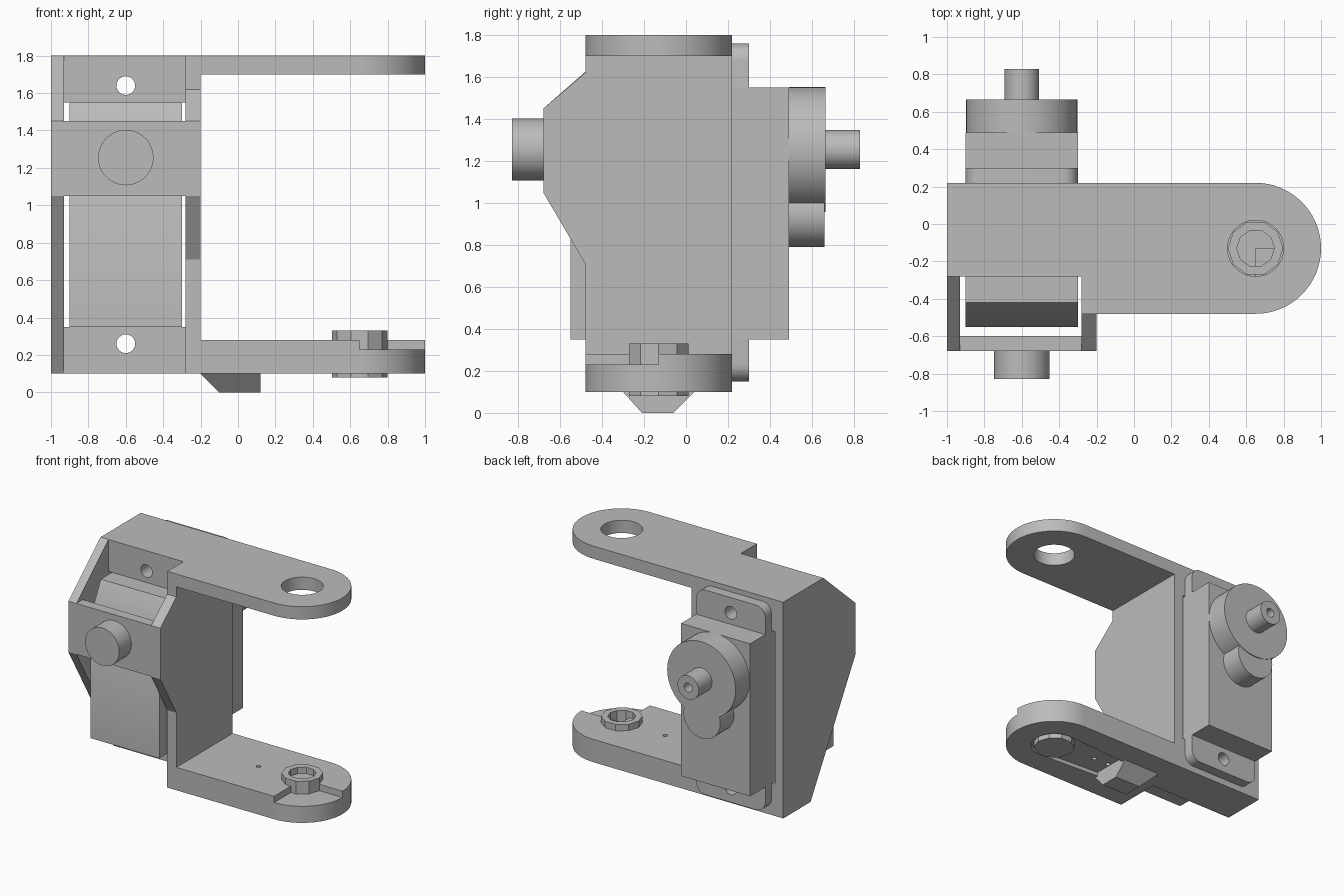
import bpy, bmesh, math
from mathutils import Vector

cube = bpy.data.objects.get("Cube")
if cube:
    bpy.data.objects.remove(cube, do_unlink=True)

# Single material
GREY = (0.5, 0.5, 0.5, 1)
grey = bpy.data.materials.new("plain grey")
grey.use_nodes = True
grey.diffuse_color = GREY
grey.node_tree.nodes["Principled BSDF"].inputs["Base Color"].default_value = GREY

# Maps (profile u, profile v, depth) to world space for each extrusion axis
MAPS = {"x": lambda u, v, d: (d, u, v),
        "y": lambda u, v, d: (u, d, v),
        "z": lambda u, v, d: (u, v, d)}


def finish(name, bm):
    bmesh.ops.recalc_face_normals(bm, faces=bm.faces)
    mesh = bpy.data.meshes.new(name)
    bm.to_mesh(mesh)
    bm.free()
    mesh.materials.append(grey)
    obj = bpy.data.objects.new(name, mesh)
    bpy.context.collection.objects.link(obj)
    return obj


def prism(name, pts, axis, lo, hi):
    """Extrude a closed profile along an axis."""
    bm = bmesh.new()
    to = MAPS[axis]
    face = bm.faces.new([bm.verts.new(to(u, v, lo)) for u, v in pts])
    new = bmesh.ops.extrude_face_region(bm, geom=[face])["geom"]
    shift = Vector(to(0, 0, hi - lo))
    bmesh.ops.translate(bm, vec=shift, verts=[g for g in new if isinstance(g, bmesh.types.BMVert)])
    return finish(name, bm)


def arc(cu, cv, r, start=0, end=360, n=48):
    count = n if end - start == 360 else n + 1
    angles = [math.radians(start + (end - start) * i / n) for i in range(count)]
    return [(cu + r * math.cos(a), cv + r * math.sin(a)) for a in angles]


def rect(u0, u1, v0, v1):
    return [(u0, v0), (u1, v0), (u1, v1), (u0, v1)]


def rounded(u0, u1, v0, v1, r):
    corners = [(u1 - r, v1 - r), (u0 + r, v1 - r), (u0 + r, v0 + r), (u1 - r, v0 + r)]
    return [p for i, (u, v) in enumerate(corners) for p in arc(u, v, r, 90 * i, 90 * i + 90, 8)]


def box(name, x, y, z):
    return prism(name, rect(*x, *y), "z", *z)


def cut(obj, *cutters):
    """Subtract the cutters and bake the result."""
    for c in cutters:
        mod = obj.modifiers.new("cut", "BOOLEAN")
        mod.operation, mod.solver, mod.object = "DIFFERENCE", "EXACT", c
        c.hide_render = True
    graph = bpy.context.evaluated_depsgraph_get()
    mesh = bpy.data.meshes.new_from_object(obj.evaluated_get(graph))
    obj.modifiers.clear()
    obj.data = mesh
    for c in cutters:
        bpy.data.objects.remove(c, do_unlink=True)


SX, SZ = -0.6, 1.255        # motor axis
AX, AY, AR = 0.65, -0.13, 0.35   # pivot of the arms

# Side walls of the cradle
hexagon = [(0.22, 0.1), (0.22, 1.8), (-0.28, 1.8), (-0.68, 1.45), (-0.68, 1.05), (-0.12, 0.1)]
prism("outer_wall", hexagon, "x", -1, -0.93)
inner = [(0.22, 0.1), (0.22, 1.8), (-0.48, 1.8), (-0.48, 1.62), (-0.68, 1.45),
         (-0.68, 1.05), (-0.48, 0.71), (-0.48, 0.1)]
prism("inner_wall", inner, "x", -0.28, -0.2)

# Mounting blocks with screw holes
for name, front, z, hole_z in (("top_block", -0.28, (1.55, 1.8), 1.64),
                               ("bottom_block", -0.12, (0.1, 0.35), 0.26)):
    block = box(name, (-0.93, -0.28), (front, 0.22), z)
    cut(block, prism("drill", arc(SX, hole_z, 0.05, n=24), "y", -0.4, 0.4))

# Front band and pivot pin
box("front_band", (-0.93, -0.28), (-0.68, -0.6), (1.05, 1.45))
prism("front_pin", arc(SX, SZ, 0.148), "y", -0.83, -0.68)

# Arms with round ends
arm = [(-0.2, AY - AR)] + arc(AX, AY, AR, -90, 90, 32) + [(-0.2, AY + AR)]
top_arm = prism("top_arm", arm, "z", 1.7, 1.8)
cut(top_arm, prism("bore", arc(AX, AY, 0.15), "z", 1.6, 1.9))

bottom_arm = prism("bottom_arm", arm, "z", 0.1, 0.28)
slot = arc(AX, AY, 0.17, -90, 90, 16) + arc(-0.03, AY, 0.13, 90, 270, 16)
cut(bottom_arm,
    box("notch", (AX, 1.2), (-0.7, AY), (0.23, 0.5)),
    prism("slot", slot, "z", 0, 0.13),
    *[prism("drill", arc(x, AY, 0.018, n=16), "z", 0, z) for x, z in ((0.27, 0.5), (0.14, 0.2))])

# Splined socket on the lower arm
socket = prism("socket", arc(AX, AY, 0.148, n=10), "z", 0.08, 0.33)
cut(socket, prism("socket_bore", arc(AX, AY, 0.1, n=10), "z", 0.14, 0.4))

# Tapered stop under the lower arm
bm = bmesh.new()
rings = [[bm.verts.new((x, y, z)) for x, y in rect(*r)]
         for r, z in (((-0.2, 0.12, -0.3, 0.04), 0.135), ((-0.2, 0.12, -0.3, 0.04), 0.1),
                      ((-0.1, 0.12, -0.21, -0.06), 0))]
for a, b in zip(rings, rings[1:]):
    for i in range(4):
        bm.faces.new((a[i], a[i - 1], b[i - 1], b[i]))
bm.faces.new(rings[0])
bm.faces.new(rings[-1])
finish("lower_stop", bm)

# Motor body, flange and gear cover
body = [(-0.42, 1.55), (0.49, 1.55), (0.49, 0.35), (-0.55, 0.35), (-0.55, 1.3)]
prism("motor_body", body, "x", -0.9, -0.3)
flange = prism("motor_flange", rounded(-0.9, -0.3, 0.15, 1.76, 0.08), "y", 0.22, 0.3)
cut(flange, *[prism("drill", arc(SX, z, 0.05, n=24), "y", 0.1, 0.4) for z in (1.64, 0.26)])
prism("gear_cover", arc(SX, SZ, 0.298), "y", 0.49, 0.665)
prism("small_gear_cover", arc(SX, 0.95, 0.16), "y", 0.49, 0.66)

# Output shaft with screw hole
shaft = prism("output_shaft", arc(SX, SZ, 0.093, n=32), "y", 0.66, 0.83)
cut(shaft, prism("drill", arc(SX, SZ, 0.035, n=16), "y", 0.75, 0.9))

# Smooth curved sides, keep hard edges
bpy.ops.object.select_all(action="DESELECT")
for obj in bpy.context.collection.objects:
    if obj.type == "MESH" and grey.name in obj.data.materials:
        obj.select_set(True)
        bpy.context.view_layer.objects.active = obj
bpy.ops.object.shade_smooth_by_angle(angle=math.radians(30))
